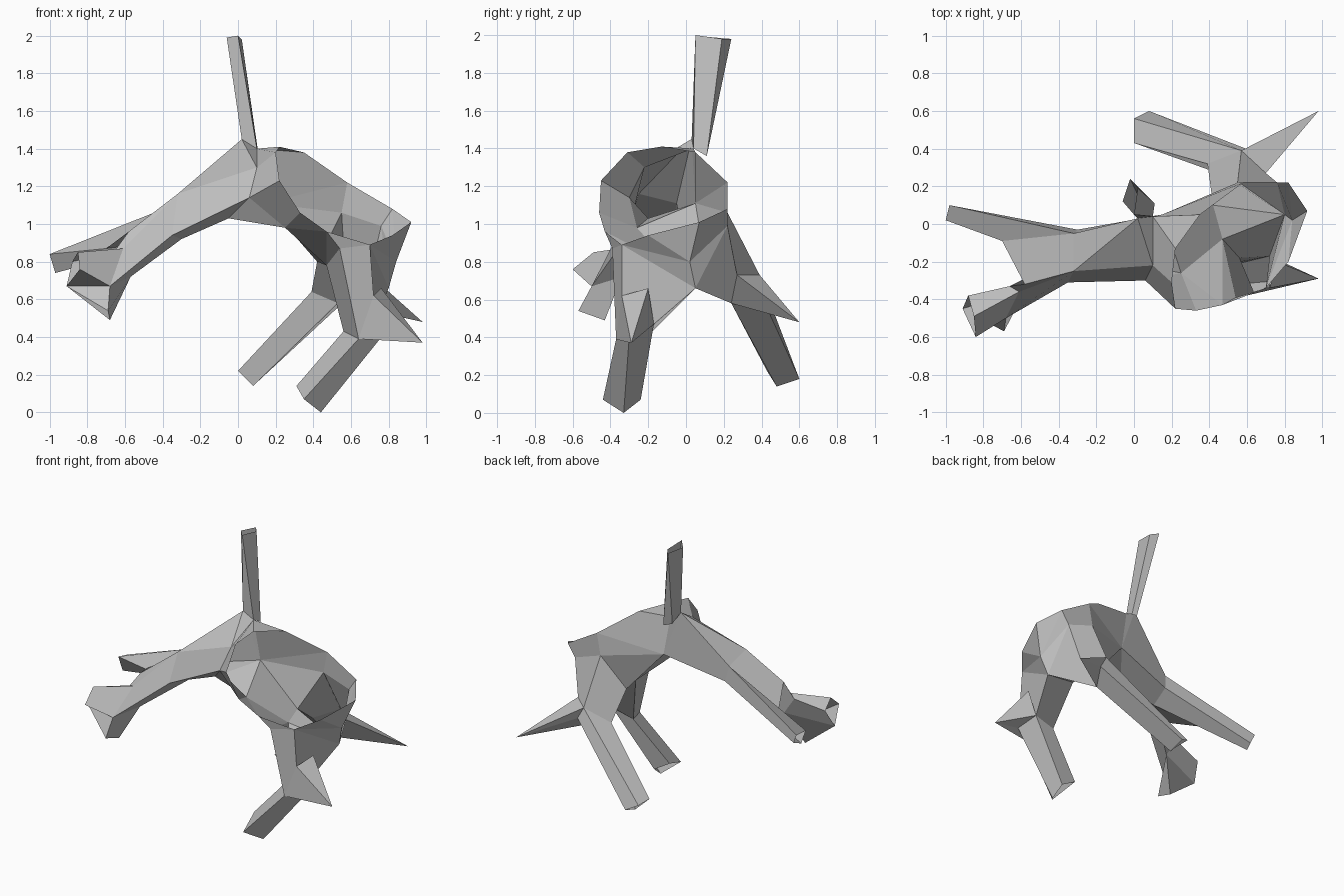
import bpy
import bmesh

default_cube = bpy.data.objects.get("Cube")
if default_cube:
    bpy.data.objects.remove(default_cube, do_unlink=True)

# Single plain material
grey = bpy.data.materials.new("plain_grey")
grey.use_nodes = True
colour = (0.52, 0.52, 0.52, 1)
grey.diffuse_color = colour
grey.node_tree.nodes["Principled BSDF"].inputs["Base Color"].default_value = colour


def add_face(bm, cache, points):
    """Add one face, sharing corners and dropping repeated ones."""
    corners = []
    for point in points:
        if point not in cache:
            cache[point] = bm.verts.new(point)
        if cache[point] not in corners:
            corners.append(cache[point])
    if len(corners) > 2:
        bm.faces.new(corners)


def make_part(name, faces):
    """Turn a list of corner tuples into a flat shaded object."""
    bm = bmesh.new()
    cache = {}
    for points in faces:
        add_face(bm, cache, points)
    bmesh.ops.recalc_face_normals(bm, faces=bm.faces)
    mesh = bpy.data.meshes.new(name)
    bm.to_mesh(mesh)
    bm.free()
    mesh.materials.append(grey)
    part = bpy.data.objects.new(name, mesh)
    bpy.context.collection.objects.link(part)


def strip(lower, upper, closed=True):
    """Bridge two matching rows of points with quads."""
    count = len(lower)
    return [(lower[i], lower[(i + 1) % count], upper[(i + 1) % count], upper[i])
            for i in range(count if closed else count - 1)]


def tube(name, *rings):
    """Loft an open-ended skin through several rings."""
    faces = []
    for first, second in zip(rings, rings[1:]):
        faces += strip(first, second)
    make_part(name, faces)


def spike(name, base, tip):
    """A faceted cone from a base loop to a point."""
    tube(name, base, [tip] * len(base))


# Rim of the open neck
rim_top = (.22, -.13, 1.41)
rim_back = (.35, .05, 1.38)
rim_left_rear = (.58, .22, 1.22)
rim_left = (.82, .22, 1.08)
rim_tip = (.92, .07, 1.01)
rim_throat = (.82, -.2, .94)
rim_right = (.7, -.34, .89)
rim_right_rear = (.47, -.43, .96)
rim_side = (.33, -.46, 1.06)
rim_shoulder = (.22, -.45, 1.23)
rim_upper = (.2, -.31, 1.38)

# Waist, armpits, shoulders and chest
tail_root = (.1, .04, 1.4)
back_low = (.15, .05, 1.11)
belly = (.25, -.26, .98)
flank = (.06, -.3, 1.14)
flank_top = (.1, -.22, 1.3)
left_armpit = (.42, .1, .8)
left_shoulder_rear = (.55, .22, 1.06)
left_shoulder = (.76, .22, .99)
right_armpit = (.47, -.08, .78)
right_shoulder = (.54, -.39, .87)
chest = (.84, .02, .8)
crotch = (.8, .05, .66)

# Torso: an open shell between rim and waist, with gaps for the arms
torso = strip(
    [rim_right_rear, rim_right_rear, rim_side, rim_shoulder, rim_upper,
     rim_top, rim_back, rim_left_rear, rim_left_rear, rim_left, rim_left],
    [right_armpit, belly, belly, flank, flank_top, tail_root, tail_root,
     back_low, left_shoulder_rear, left_shoulder, chest], closed=False)
torso += strip([rim_left, rim_tip, rim_throat, rim_right], [chest] * 4, closed=False)
torso += [(back_low, left_armpit, left_shoulder_rear),
          (left_shoulder, crotch, chest),
          (chest, crotch, rim_right),
          (rim_right_rear, right_armpit, right_shoulder),
          (rim_right_rear, right_shoulder, rim_right),
          (left_armpit, crotch, right_armpit),
          (back_low, left_armpit, right_armpit, belly)]
make_part("torso", torso)

# Rump: from the waist back to the thighs, ending in a web between them
peak = (.02, .03, 1.45)
rump_under = (-.05, -.2, 1.03)
thigh_top = (-.32, -.05, 1.11)
thigh_side = (-.32, -.25, 1.16)
thigh_low = (-.35, -.31, .94)
thigh_under = (-.3, -.15, .92)
thigh_back = (-.3, -.03, 1.0)
web_right = (-.58, -.32, .96)
web_left = (-.7, -.09, .87)
rump = strip([tail_root, flank_top, flank, belly, back_low],
             [peak, flank_top, flank, rump_under, back_low])
rump += strip([flank_top, flank, rump_under, back_low, peak],
              [thigh_side, thigh_low, thigh_under, thigh_back, thigh_top], closed=False)
rump += [(peak, flank_top, thigh_side),
         (peak, thigh_side, thigh_top),
         (thigh_top, thigh_side, web_right, web_left),
         (web_left, web_right, thigh_under)]
make_part("rump", rump)

# Tail
tube("tail",
     [peak, tail_root, (.11, .11, 1.36), (.05, .09, 1.38)],
     [(-.06, .12, 1.99), (0, .05, 2), (.02, .19, 1.98), (-.02, .24, 1.98)])

# Left front leg and its elbow spike
elbow_inner = (.39, .32, .64)
elbow_outer = (.57, .39, .73)
elbow_front = (.7, .27, .73)
elbow_under = (.53, .24, .58)
elbow_rear = (.62, .39, .64)
tube("left_upper_arm",
     [left_armpit, left_shoulder_rear, left_shoulder, crotch],
     [elbow_inner, elbow_outer, elbow_front, elbow_under])
tube("left_lower_arm",
     [elbow_inner, elbow_outer, elbow_rear, elbow_under],
     [(0, .43, .22), (0, .56, .22), (.08, .6, .18), (.08, .48, .14)])
spike("left_elbow_spike",
      [elbow_outer, elbow_front, elbow_under, elbow_rear], (.98, .6, .48))

# Right front leg and its elbow spike
knee_rear = (.56, -.18, .43)
knee_side = (.64, -.37, .39)
knee_front = (.77, -.3, .41)
knee_inner = (.72, -.17, .47)
knee_top = (.72, -.34, .62)
tube("right_upper_arm",
     [right_armpit, right_shoulder, rim_right, crotch],
     [knee_rear, knee_side, knee_top, knee_inner])
tube("right_lower_arm",
     [knee_rear, knee_side, knee_front, knee_inner],
     [(.31, -.25, .14), (.35, -.44, .07), (.44, -.33, 0), (.43, -.24, .07)])
spike("right_elbow_spike",
      [knee_side, knee_top, (.76, -.2, .66), knee_inner, knee_front],
      (.98, -.29, .37))

# Left hind leg
tube("left_hind_leg",
     [thigh_top, web_left, thigh_under, thigh_back],
     [(-.98, .1, .83), (-1, .02, .84), (-.97, .03, .74), (-.95, .09, .76)])

# Right hind leg with its splayed foot and blunt heel
ankle_side = (-.68, -.5, .67)
ankle_under = (-.57, -.34, .72)
foot_under = (-.91, -.45, .67)
heel_side = (-.69, -.57, .54)
heel_inner = (-.68, -.43, .49)
tube("right_hind_leg",
     [web_right, thigh_side, thigh_low, thigh_under],
     [(-.66, -.33, .85), (-.61, -.36, .87), ankle_side, ankle_under],
     [(-.88, -.38, .8), (-.85, -.49, .85), (-.84, -.6, .76), foot_under])
tube("heel",
     [ankle_side, foot_under, ankle_under],
     [heel_side, heel_side, heel_inner])
